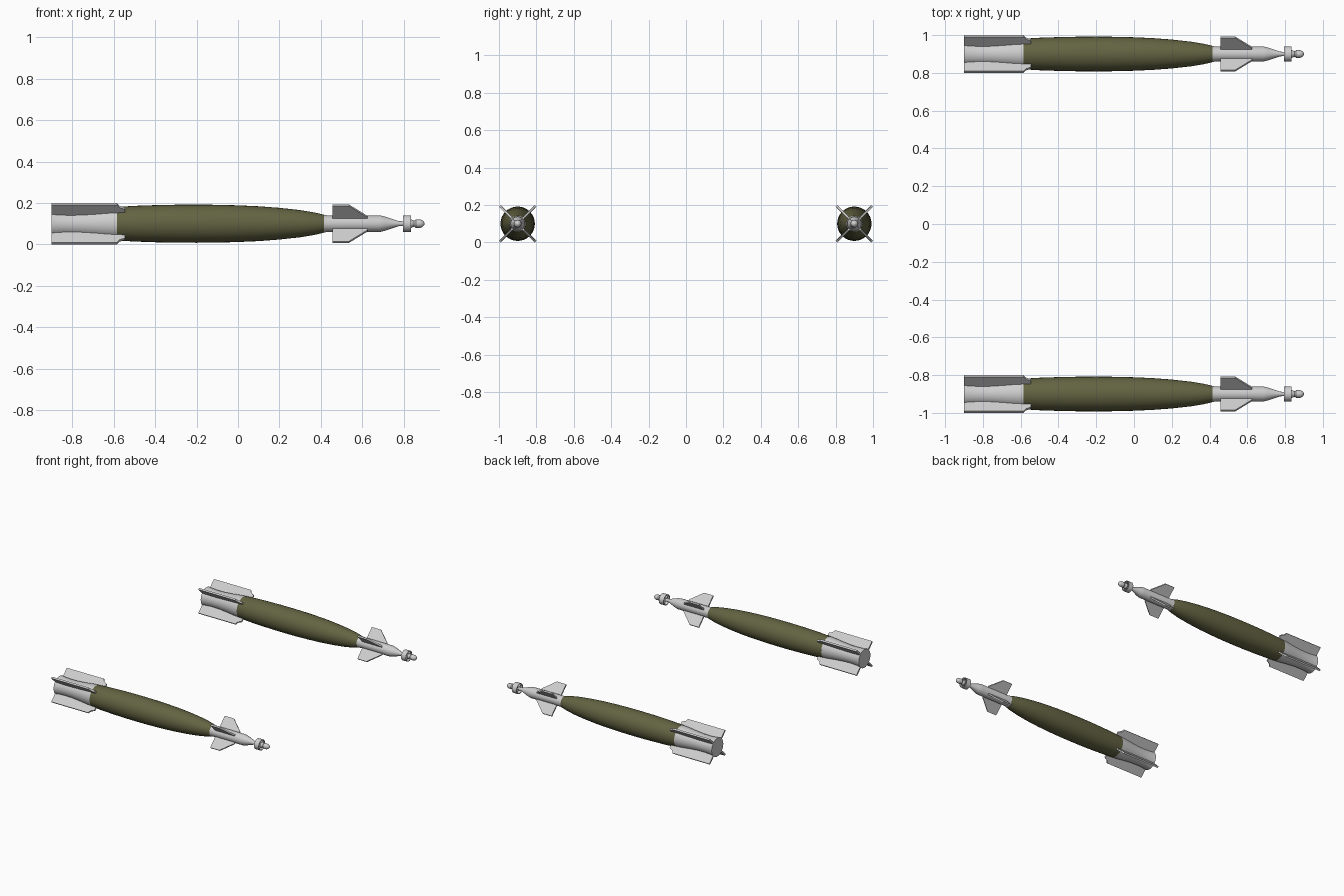
import bpy, bmesh, math
from mathutils import Matrix, Vector

if "Cube" in bpy.data.objects:
    bpy.data.objects.remove(bpy.data.objects["Cube"])

def material(name, rgb):
    m = bpy.data.materials.new(name)
    m.diffuse_color = (*rgb, 1)
    m.use_nodes = True
    m.node_tree.nodes["Principled BSDF"].inputs["Base Color"].default_value = m.diffuse_color
    return m

OLIVE = material("olive_green", (0.125, 0.125, 0.055))
GREY = material("light_grey", (0.62, 0.62, 0.62))
CZ = 0.1   # height of each long axis

def finish(name, bm, mat, y, angle=30):
    bmesh.ops.recalc_face_normals(bm, faces=bm.faces)
    me = bpy.data.meshes.new(name)
    bm.to_mesh(me)
    bm.free()
    ob = bpy.data.objects.new(name, me)
    ob.location = (0, y, CZ)
    me.materials.append(mat)
    bpy.context.collection.objects.link(ob)
    bpy.ops.object.select_all(action='DESELECT')
    ob.select_set(True)
    bpy.context.view_layer.objects.active = ob
    bpy.ops.object.shade_smooth_by_angle(angle=math.radians(angle))
    return ob

def lathe(name, profile, mat, y, n=32, closed=False):
    """Revolve (x, radius) points about the x axis."""
    bm = bmesh.new()
    rings = []
    for x, r in profile:
        rings.append([bm.verts.new((x, r * math.cos(2 * math.pi * i / n),
                                    r * math.sin(2 * math.pi * i / n))) for i in range(n)])
    pairs = list(zip(rings, rings[1:]))
    if closed:
        pairs.append((rings[-1], rings[0]))
    for a, b in pairs:
        for i in range(n):
            j = (i + 1) % n
            bm.faces.new((a[i], a[j], b[j], b[i]))
    if not closed:
        bm.faces.new(rings[0])
        bm.faces.new(rings[-1])
    return finish(name, bm, mat, y)

def fins(name, outline, half, mat, y, start=45):
    """Four flat plates, outline given as (x, distance from axis)."""
    bm = bmesh.new()
    for k in range(4):
        rot = Matrix.Rotation(math.radians(start + 90 * k), 3, 'X')
        a = [bm.verts.new(rot @ Vector((x, r, -half))) for x, r in outline]
        b = [bm.verts.new(rot @ Vector((x, r, half))) for x, r in outline]
        bm.faces.new(a)
        bm.faces.new(b)
        for i in range(len(a)):
            j = (i + 1) % len(a)
            bm.faces.new((a[i], a[j], b[j], b[i]))
    return finish(name, bm, mat, y)

BODY = [(-0.585, 0.081), (-0.5, 0.086), (-0.4, 0.0895), (-0.3, 0.0915), (-0.2, 0.092),
        (-0.1, 0.0912), (0.0, 0.0885), (0.1, 0.084), (0.2, 0.0765), (0.3, 0.0655),
        (0.37, 0.054), (0.415, 0.043)]
TAIL = [(-0.9, 0.071), (-0.87, 0.0665), (-0.82, 0.064), (-0.76, 0.065),
        (-0.69, 0.071), (-0.63, 0.078), (-0.584, 0.081)]
NOSE = [(0.414, 0.043), (0.43, 0.04), (0.685, 0.04), (0.71, 0.034), (0.775, 0.012), (0.84, 0.011)]
SEEKER = [(0.8, 0.012), (0.835, 0.021), (0.85, 0.014), (0.858, 0.02), (0.88, 0.02),
          (0.89, 0.016), (0.897, 0.009), (0.9, 0.003)]
RING = [(0.795, 0.040), (0.835, 0.040), (0.835, 0.035), (0.795, 0.035)]

for side, y in (("near", -0.9), ("far", 0.9)):
    # main casing and tail cone
    lathe(side + "_body", BODY, OLIVE, y)
    lathe(side + "_tail_cone", TAIL, GREY, y)
    # nose section, tip and ring around the tip
    lathe(side + "_nose", NOSE, GREY, y, 24)
    lathe(side + "_nose_tip", SEEKER, GREY, y, 16)
    lathe(side + "_ring", RING, GREY, y, 24, closed=True)
    fins(side + "_ring_struts", [(0.8, 0.005), (0.83, 0.005), (0.83, 0.037), (0.8, 0.037)],
         0.002, GREY, y)
    # tail fins and front fins, set in an X
    fins(side + "_tail_fins", [(-0.9, 0.05), (-0.9, 0.135), (-0.585, 0.135), (-0.573, 0.117),
                               (-0.545, 0.104), (-0.545, 0.06)], 0.0064, GREY, y)
    fins(side + "_front_fins", [(0.457, 0.03), (0.457, 0.126), (0.535, 0.126),
                                (0.625, 0.048), (0.625, 0.03)], 0.0055, GREY, y)
